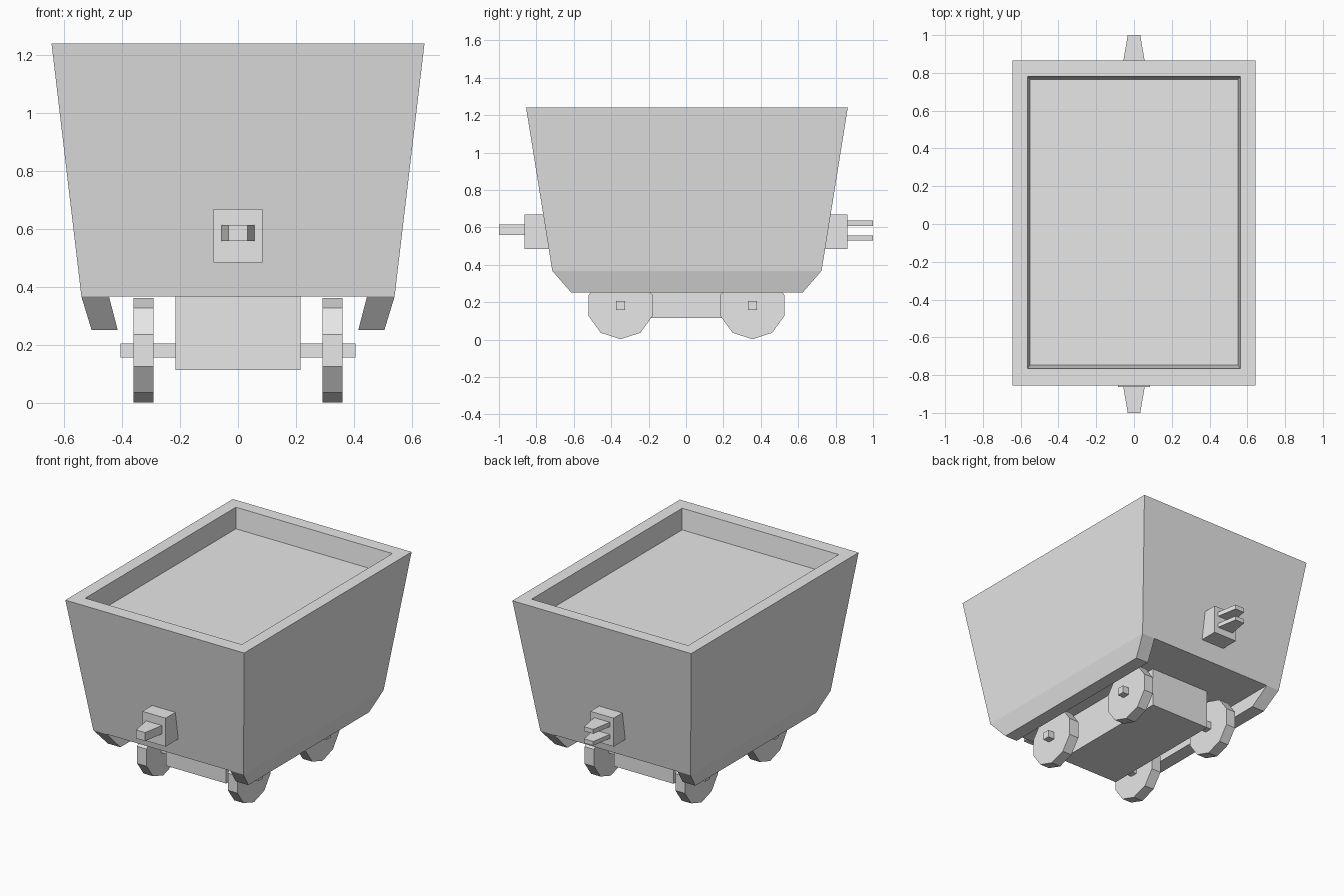
import bpy
import math
from mathutils import Matrix

old = bpy.data.objects.get("Cube")
if old:
    bpy.data.objects.remove(old, do_unlink=True)

GREY = (0.8, 0.8, 0.8, 1.0)
mat = bpy.data.materials.new("light grey")
mat.use_nodes = True
mat.diffuse_color = GREY
mat.node_tree.nodes["Principled BSDF"].inputs["Base Color"].default_value = GREY


def loft(name, rings):
    """Join rings of equal length into a closed solid, capped at both ends."""
    import bmesh
    bm = bmesh.new()
    loops = [[bm.verts.new(p) for p in ring] for ring in rings]
    n = len(loops[0])
    for a, b in zip(loops, loops[1:]):
        for i in range(n):
            j = (i + 1) % n
            bm.faces.new((a[i], a[j], b[j], b[i]))
    bm.faces.new(loops[0][::-1])
    bm.faces.new(loops[-1])
    bmesh.ops.recalc_face_normals(bm, faces=bm.faces)
    mesh = bpy.data.meshes.new(name)
    bm.to_mesh(mesh)
    bm.free()
    mesh.materials.append(mat)
    obj = bpy.data.objects.new(name, mesh)
    bpy.context.collection.objects.link(obj)
    return obj


def flat(x0, x1, y0, y1, z):
    """Horizontal rectangle."""
    return [(x0, y0, z), (x1, y0, z), (x1, y1, z), (x0, y1, z)]


def upright(half, y, z0, z1):
    """Rectangle facing along y, centred on x = 0."""
    return [(-half, y, z0), (half, y, z0), (half, y, z1), (-half, y, z1)]


def box(name, x0, x1, y0, y1, z0, z1):
    return loft(name, [flat(x0, x1, y0, y1, z0), flat(x0, x1, y0, y1, z1)])


# Tapered tub with a thick rim and a shallow recess
loft("tub", [
    flat(-0.54, 0.54, -0.715, 0.725, 0.368),
    flat(-0.643, 0.643, -0.855, 0.865, 1.24),
    flat(-0.563, 0.563, -0.765, 0.782, 1.24),
    flat(-0.55, 0.55, -0.746, 0.764, 1.11),
])

# Slanted skirts below the long sides
for side, sx in (("left", 1), ("right", -1)):
    loft(side + "_skirt", [
        flat(sx * 0.415, sx * 0.505, -0.615, 0.625, 0.253),
        flat(sx * 0.445, sx * 0.54, -0.715, 0.725, 0.368),
    ])

# Undercarriage
box("chassis", -0.215, 0.215, -0.43, 0.435, 0.115, 0.368)

# Axles and ten-sided wheels
WHEEL_R, HUB_Z = 0.18, 0.182
for end, y in (("front", -0.35), ("back", 0.355)):
    box(end + "_axle", -0.405, 0.405, y - 0.024, y + 0.024,
        HUB_Z - 0.024, HUB_Z + 0.024)
    for side, sx in (("left", 1), ("right", -1)):
        angles = [math.tau * i / 10 for i in range(10)]
        loft(f"{end}_{side}_wheel", [
            [(sx * x, y + WHEEL_R * math.sin(a), HUB_Z - WHEEL_R * math.cos(a))
             for a in angles] for x in (0.292, 0.36)])

# Coupling blocks with tapered tongues: one in front, two at the back
tongues = {"front": [(0.56, 0.615)], "back": [(0.53, 0.557), (0.607, 0.636)]}
for end, sy in (("front", -1), ("back", 1)):
    loft(end + "_coupling_block",
         [upright(0.084, sy * y, 0.485, 0.67) for y in (0.7, 0.863)])
    for i, (z0, z1) in enumerate(tongues[end]):
        loft(f"{end}_tongue_{i + 1}", [
            upright(0.057, sy * 0.86, z0, z1),
            upright(0.033, sy * 1.0, z0, z1)])
